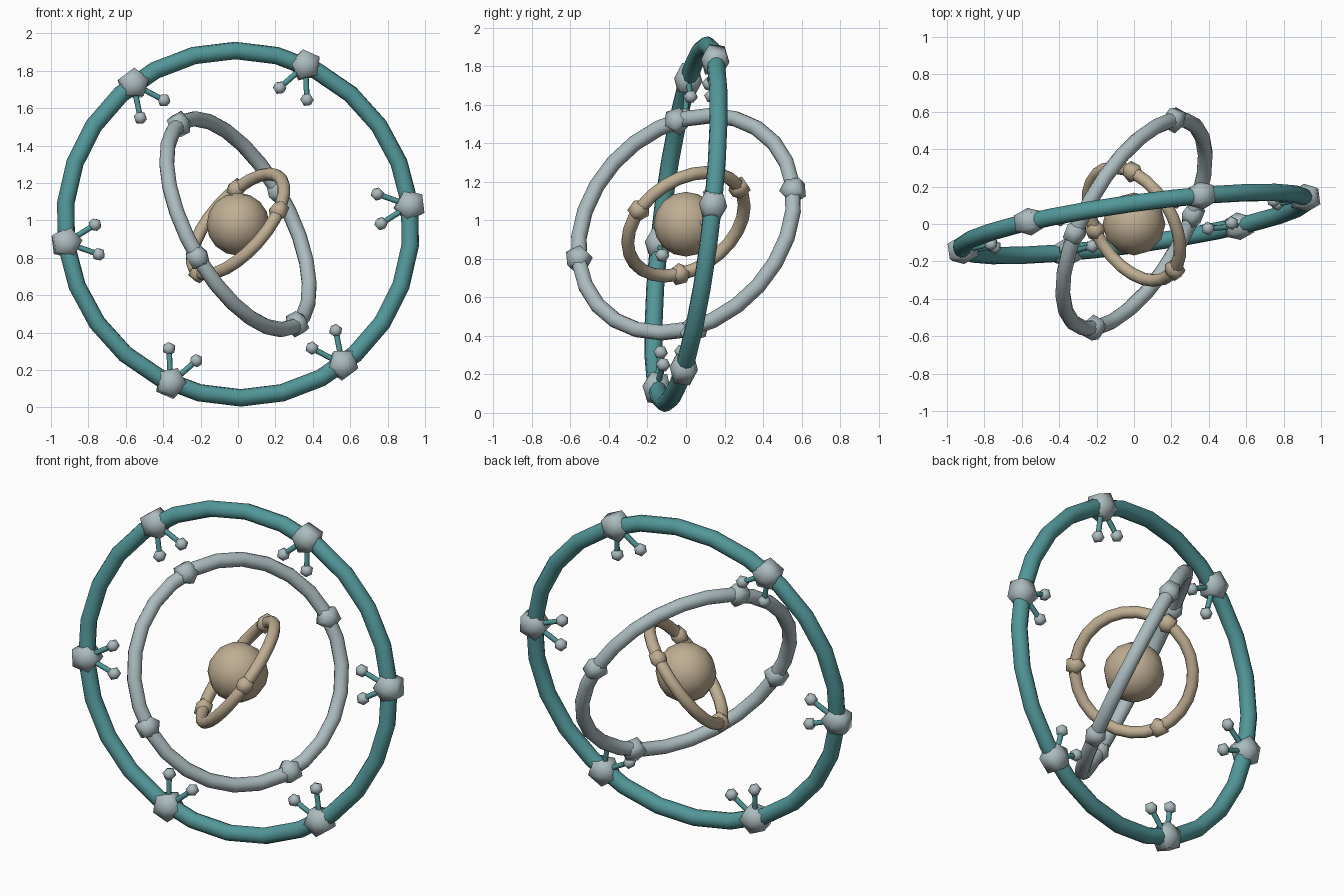
import bpy, bmesh, math
from mathutils import Matrix, Vector

cube = bpy.data.objects.get("Cube")
if cube:
    bpy.data.objects.remove(cube)


def material(name, rgb):
    m = bpy.data.materials.new(name)
    m.use_nodes = True
    m.diffuse_color = (*rgb, 1)
    m.node_tree.nodes["Principled BSDF"].inputs["Base Color"].default_value = (*rgb, 1)
    return m


teal = material("teal", (0.085, 0.31, 0.32))
silver = material("pale_grey", (0.41, 0.50, 0.52))
tan = material("tan", (0.52, 0.42, 0.29))
CENTRE = Vector((0, 0, 0.98))


def frame(x_hint, z_axis, origin):
    """Matrix with local z on z_axis and local x as near x_hint as possible."""
    z = z_axis.normalized()
    x = (x_hint - z * x_hint.dot(z)).normalized()
    m = Matrix((x, z.cross(x), z)).transposed().to_4x4()
    m.translation = origin
    return m


def add_object(name, bm, matrix, mat):
    bmesh.ops.recalc_face_normals(bm, faces=bm.faces[:])
    mesh = bpy.data.meshes.new(name)
    bm.to_mesh(mesh)
    bm.free()
    mesh.shade_smooth()
    mesh.materials.append(mat)
    obj = bpy.data.objects.new(name, mesh)
    obj.matrix_world = matrix
    bpy.context.collection.objects.link(obj)
    return obj


def tube_ring(name, matrix, radius, tube, mat):
    bpy.ops.mesh.primitive_torus_add(major_radius=radius, minor_radius=tube,
                                     major_segments=26, minor_segments=10)
    obj = bpy.context.object
    obj.name = name
    obj.matrix_world = matrix
    obj.data.shade_smooth()
    obj.data.materials.append(mat)


def node(name, matrix, r, mat):
    """Five-sided bead with shallow pointed ends."""
    bm = bmesh.new()
    for side in (-1, 1):
        bm.verts.new((0, 0, side * r * 0.9))
        for i in range(5):
            a = math.tau * i / 5
            bm.verts.new((r * math.cos(a), r * math.sin(a), side * r * 0.5))
    bmesh.ops.convex_hull(bm, input=bm.verts[:])
    add_object(name, bm, matrix, mat)


def prong(name, matrix, end):
    """Thin rod from a node to a small ball."""
    bm = bmesh.new()
    bmesh.ops.create_cone(bm, cap_ends=True, segments=8, radius1=0.015,
                          radius2=0.015, depth=end.length)
    turn = end.to_track_quat("Z", "Y").to_matrix().to_4x4()
    bmesh.ops.transform(bm, matrix=Matrix.Translation(end / 2) @ turn, verts=bm.verts[:])
    rod = add_object(name + "_rod", bm, matrix, teal)
    bpy.context.view_layer.objects.active = rod
    rod.select_set(True)
    bpy.ops.object.shade_smooth_by_angle(angle=math.radians(50))
    rod.select_set(False)
    bm = bmesh.new()
    bmesh.ops.create_icosphere(bm, subdivisions=1, radius=0.038)
    add_object(name + "_ball", bm, matrix @ Matrix.Translation(end), silver)


def ring(name, normal, first, radius, tube, count, node_r, ring_mat, node_mat, prongs=False):
    normal, first = Vector(normal), Vector(first)
    tube_ring(name, frame(Vector((0, 0, 1)), normal, CENTRE), radius, tube, ring_mat)
    base = frame(first, normal, CENTRE)
    for i in range(count):
        place = (base @ Matrix.Rotation(math.tau * i / count, 4, "Z")
                 @ Matrix.Translation((radius, 0, 0)) @ Matrix.Rotation(math.pi, 4, "Z"))
        node(f"{name}_node_{i + 1}", place, node_r, node_mat)
        if prongs:
            for label, s in (("a", -1), ("b", 1)):
                prong(f"{name}_prong_{i + 1}{label}", place, Vector((0.167, s * 0.08, 0)))


# Core
bm = bmesh.new()
bmesh.ops.create_uvsphere(bm, u_segments=12, v_segments=8, radius=0.168)
add_object("core_sphere", bm, Matrix.Translation(CENTRE), tan)

# Three tilted rings with their beads
ring("inner_ring", (0.68, 0.43, -0.6), (-0.01, 0.285, 0.195), 0.335, 0.034, 3, 0.054, tan, tan)
ring("middle_ring", (0.79, -0.44, 0.425), (-0.32, -0.05, 0.545), 0.623, 0.041, 4, 0.066,
     silver, silver)
ring("outer_ring", (-0.14, 1, -0.12), (0.92, 0.14, 0.1), 0.935, 0.047, 6, 0.083,
     teal, silver, prongs=True)
